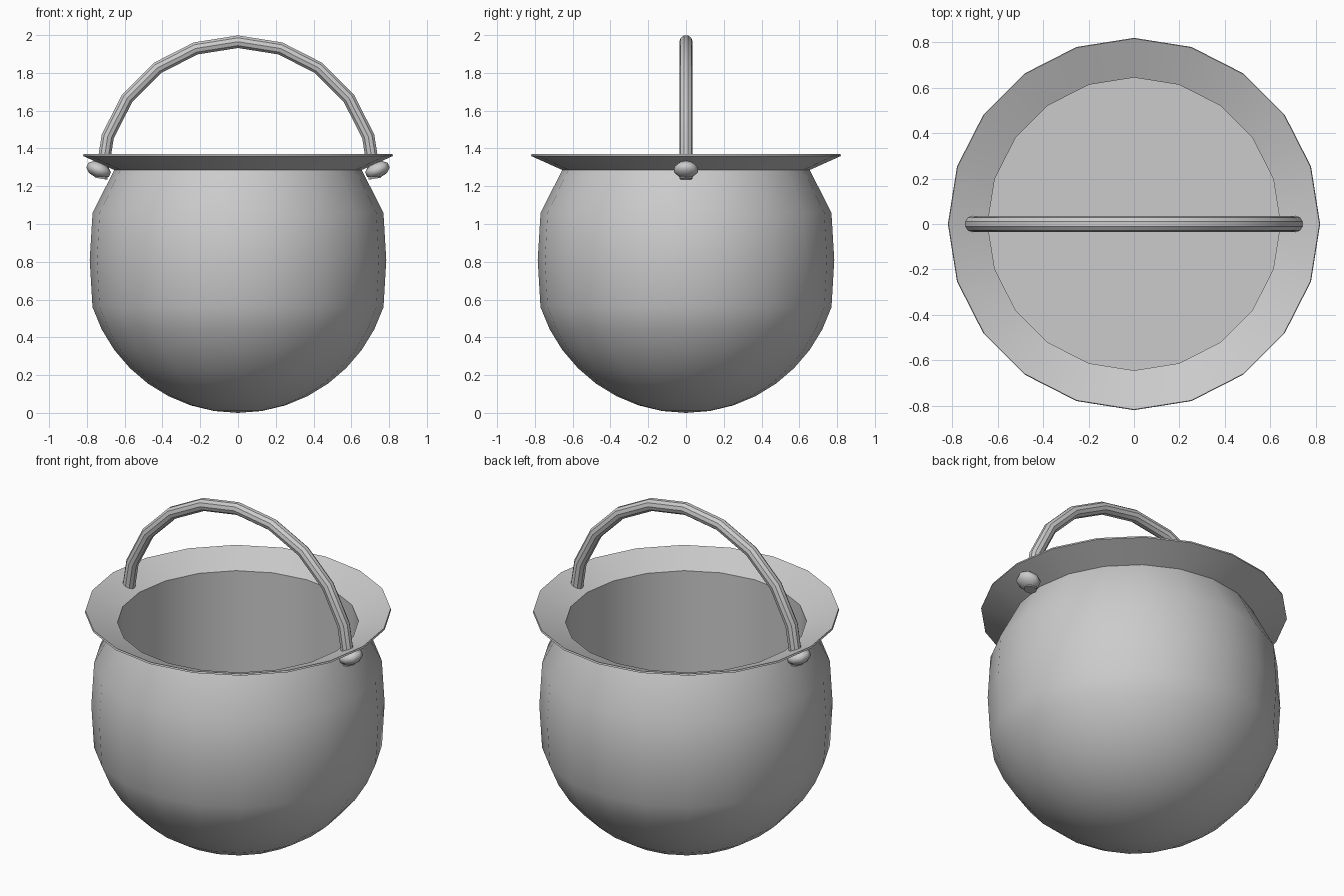
import bpy, bmesh, math

if "Cube" in bpy.data.objects:
    bpy.data.objects.remove(bpy.data.objects["Cube"])

SIDES = 20


def smooth(obj, angle=35):
    bpy.ops.object.select_all(action='DESELECT')
    obj.select_set(True)
    bpy.context.view_layer.objects.active = obj
    bpy.ops.object.shade_smooth_by_angle(angle=math.radians(angle))


def lathe(name, profile):
    bm = bmesh.new()
    verts = [bm.verts.new((r, 0, z)) for r, z in profile]
    edges = [bm.edges.new(pair) for pair in zip(verts, verts[1:])]
    bmesh.ops.spin(bm, geom=verts + edges, cent=(0, 0, 0), axis=(0, 0, 1),
                   angle=2 * math.pi, steps=SIDES)
    bmesh.ops.remove_doubles(bm, verts=bm.verts, dist=0.0005)
    bmesh.ops.recalc_face_normals(bm, faces=bm.faces)
    mesh = bpy.data.meshes.new(name)
    bm.to_mesh(mesh)
    bm.free()
    obj = bpy.data.objects.new(name, mesh)
    bpy.context.collection.objects.link(obj)
    smooth(obj)
    return obj


# Pot: round belly, thin flared brim, straight inner wall and flat floor
R = 0.81
belly = [(R * math.sin(math.radians(a)), R - R * math.cos(math.radians(a)))
         for a in range(0, 73, 9)]
lathe("pot", belly + [(0.785, 0.81), (0.77, 1.06), (0.655, 1.286),
                      (0.82, 1.36), (0.817, 1.37), (0.645, 1.298),
                      (0.645, 0.4), (0, 0.4)])

# Handle: half-circle tube passing through the brim
curve = bpy.data.curves.new("handle", 'CURVE')
curve.dimensions = '3D'
curve.bevel_depth = 0.035
curve.bevel_resolution = 3
curve.use_fill_caps = True
spline = curve.splines.new('POLY')
spline.points.add(10)
for i, p in enumerate(spline.points):
    a = math.radians(18 * i)
    p.co = (0.725 * math.cos(a), 0, 1.24 + 0.725 * math.sin(a), 1)
handle = bpy.data.objects.new("handle", curve)
bpy.context.collection.objects.link(handle)
bpy.ops.object.select_all(action='DESELECT')
handle.select_set(True)
bpy.context.view_layer.objects.active = handle
bpy.ops.object.convert(target='MESH')
smooth(bpy.context.object)

# Knobs: small flattened balls tucked under the brim at the handle ends
for side, label in ((-1, "left"), (1, "right")):
    bpy.ops.mesh.primitive_uv_sphere_add(
        segments=8, ring_count=5, radius=1,
        location=(side * 0.738, 0, 1.287),
        rotation=(0, -side * math.radians(22), 0))
    knob = bpy.context.object
    knob.name = label + "_knob"
    knob.scale = (0.068, 0.068, 0.043)
    smooth(knob, 50)
